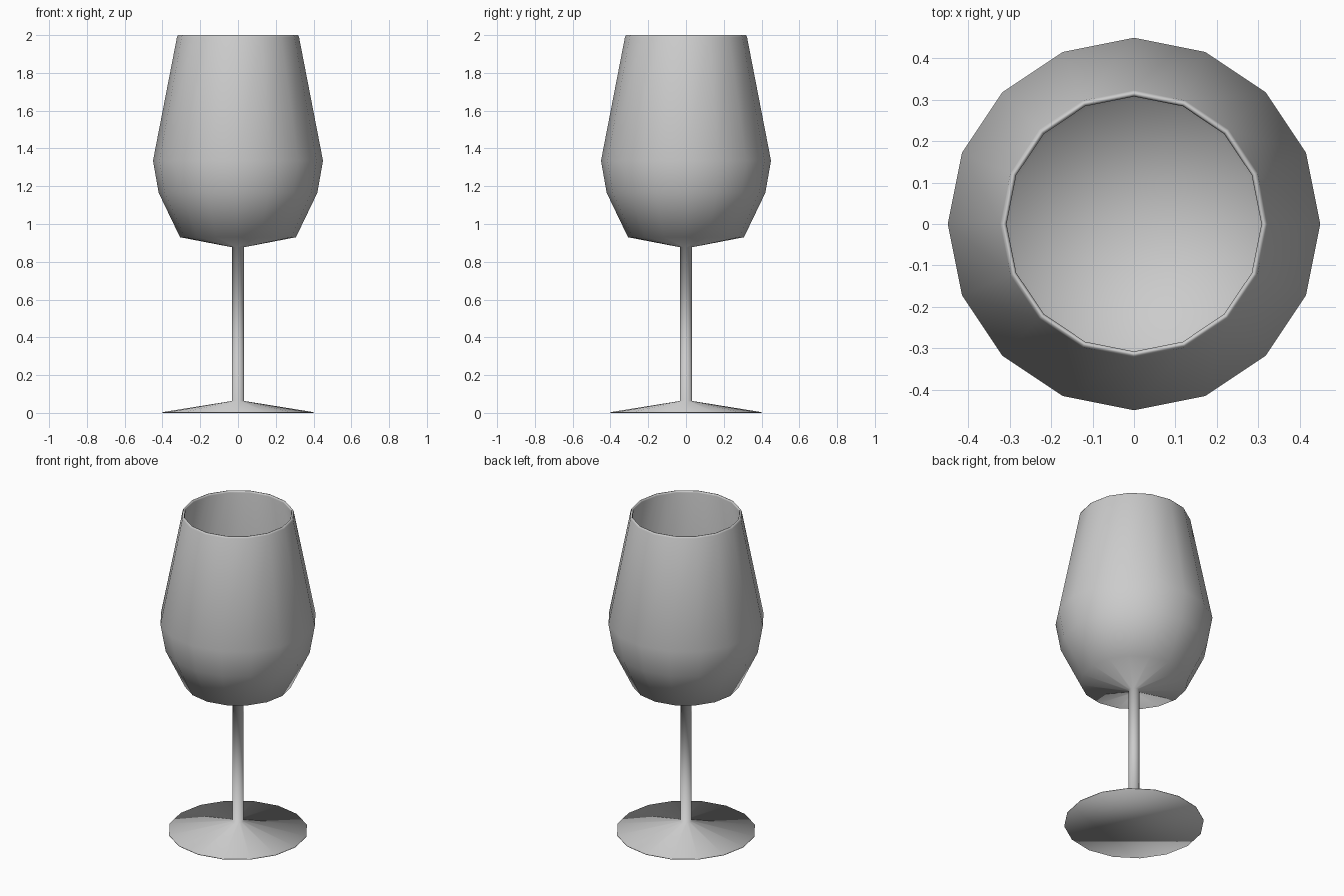
import bpy, bmesh
from math import cos, sin, tau

if "Cube" in bpy.data.objects:
    bpy.data.objects.remove(bpy.data.objects["Cube"])

SIDES = 16

def lathe(name, profile):
    """Revolve (radius, height) points around z; radius 0 becomes a pole."""
    bm = bmesh.new()
    rings = []
    for r, z in profile:
        n = SIDES if r > 0 else 1
        rings.append([bm.verts.new((r * cos(tau * i / SIDES), r * sin(tau * i / SIDES), z))
                      for i in range(n)])
    for a, b in zip(rings, rings[1:]):
        for i in range(SIDES):
            j = (i + 1) % SIDES
            quad = [a[i % len(a)], a[j % len(a)], b[j % len(b)], b[i % len(b)]]
            bm.faces.new(list(dict.fromkeys(quad)))
    # Close a flat underside with one polygon
    if len(rings[0]) > 1:
        bm.faces.new(rings[0][::-1])
    bmesh.ops.recalc_face_normals(bm, faces=bm.faces)
    mesh = bpy.data.meshes.new(name)
    bm.to_mesh(mesh)
    bm.free()
    mesh.shade_smooth()
    obj = bpy.data.objects.new(name, mesh)
    bpy.context.collection.objects.link(obj)
    return obj

# One continuous skin: foot, stem, outer bowl, rim, inner bowl
lathe("wine_glass", [
    (0.40, 0.0), (0.40, 0.004), (0.032, 0.063),                # foot
    (0.032, 0.877),                                            # stem
    (0.307, 0.93), (0.42, 1.165), (0.45, 1.335),               # outer bowl
    (0.323, 1.99), (0.318, 2.0), (0.312, 2.0), (0.308, 1.99),  # rim
    (0.437, 1.335), (0.408, 1.17), (0.299, 0.942), (0, 0.89),  # inner bowl
])
